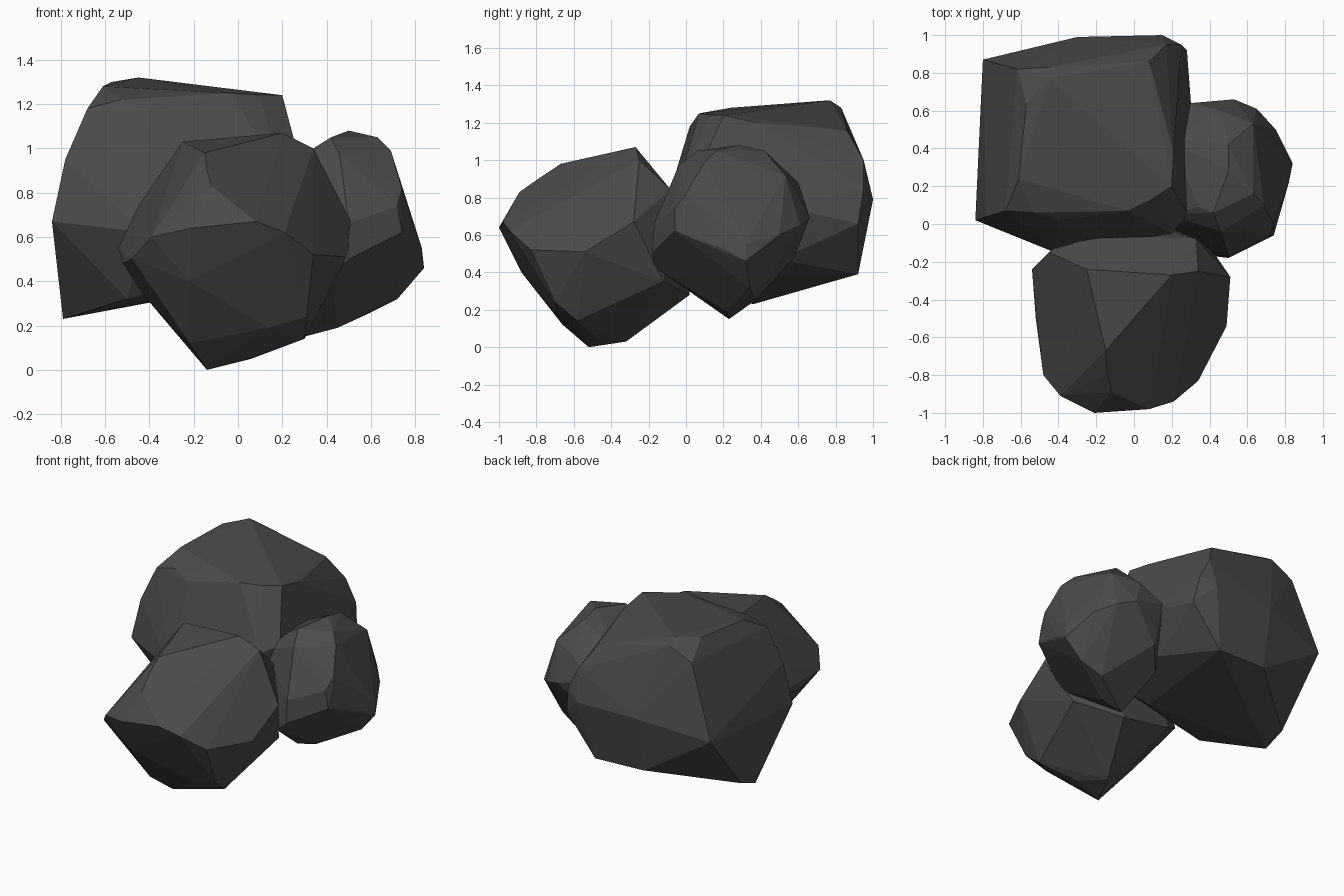
import bpy, bmesh, math

stone = bpy.data.materials.new("dark_stone")
stone.diffuse_color = (0.07, 0.07, 0.07, 1)


def rock(name, corners):
    """Faceted boulder: hull around its corners, near-flat facets merged."""
    bm = bmesh.new()
    for c in corners:
        bm.verts.new(c)
    hull = bmesh.ops.convex_hull(bm, input=bm.verts[:])
    loose = {e for e in hull["geom_interior"] + hull["geom_unused"]
             if isinstance(e, bmesh.types.BMVert)}
    bmesh.ops.delete(bm, geom=list(loose), context='VERTS')
    bmesh.ops.dissolve_limit(bm, angle_limit=math.radians(4),
                             verts=bm.verts[:], edges=bm.edges[:])
    bmesh.ops.recalc_face_normals(bm, faces=bm.faces[:])
    mesh = bpy.data.meshes.new(name)
    bm.to_mesh(mesh)
    bm.free()
    mesh.materials.append(stone)
    obj = bpy.data.objects.new(name, mesh)
    bpy.context.collection.objects.link(obj)


# large boulder at the back left
rock("back_boulder", [
    # top
    (-.61, .24, 1.28), (-.57, .64, 1.30), (-.45, .77, 1.32), (-.45, .83, 1.28),
    (-.68, .07, 1.18), (-.53, .06, 1.22), (-.40, .02, 1.18), (-.03, .07, 1.25),
    (.10, .13, 1.24), (.20, .20, 1.24), (.21, .38, 1.20), (.08, .86, 1.16),
    # sides
    (-.62, .82, 1.20), (-.80, .87, .71), (-.84, .02, .67), (-.78, .04, .95),
    (-.42, -.15, .62), (.20, -.05, .85), (.29, .05, .90), (.31, .53, .75),
    (.28, .92, .66), (.25, .95, .85), (.15, 1.0, .79), (-.30, .99, .79),
    (.17, .95, 1.0),
    # underside
    (-.79, .36, .23), (-.79, .52, .29), (-.50, .05, .32), (-.31, .91, .40),
    (.06, .92, .39), (.22, .50, .47), (-.03, .11, .38), (.20, .02, .50)])

# leaning boulder at the front
rock("front_boulder", [
    # top
    (-.25, -.24, 1.03), (.20, -.27, 1.07), (.34, -.25, 1.0), (-.15, -.67, .98),
    (-.14, -.79, .90), (-.12, -.89, .83),
    # front facet rim
    (-.21, -1.0, .64), (.08, -.98, .67), (.21, -.94, .62), (.34, -.83, .52),
    (-.39, -.91, .60), (-.48, -.80, .50), (-.22, -.88, .40), (.14, -.70, .19),
    (.31, -.70, .24),
    # sides and base
    (.49, -.54, .51), (.51, -.28, .67), (-.54, -.24, .55), (-.52, -.50, .48),
    (-.42, -.50, .33), (-.22, -.66, .12), (-.14, -.52, 0), (.06, -.48, .05),
    (.30, -.58, .14), (-.05, -.32, .03),
    # back, tucked against the others
    (.33, -.08, .84), (-.45, -.15, .74), (-.20, -.06, .80), (.15, -.03, .70),
    (-.30, -.02, .37), (.10, .02, .28), (.40, -.12, .35)])

# small boulder on the right
rock("side_boulder", [
    # top
    (.50, .28, 1.08), (.50, .42, 1.05), (.42, .06, 1.05), (.34, .09, 1.0),
    (.63, .16, 1.05), (.69, .10, .99), (.46, -.04, .97), (.63, .53, .92),
    # outer sides
    (.74, -.06, .62), (.74, .00, .82), (.82, .22, .52), (.84, .32, .46),
    (.83, .32, .55), (.75, .50, .60), (.65, .61, .65), (.53, .66, .69),
    (.46, .60, .88), (.30, .64, .76), (.32, .58, .48), (.50, -.18, .50),
    (.42, -.17, .43), (.50, -.17, .66), (.72, -.06, .74),
    # underside and hidden side
    (.72, .34, .32), (.58, .37, .25), (.45, .22, .19), (.30, .23, .15),
    (.20, -.03, .50), (.18, .05, .85), (.20, .45, .90), (.20, .45, .38)])
